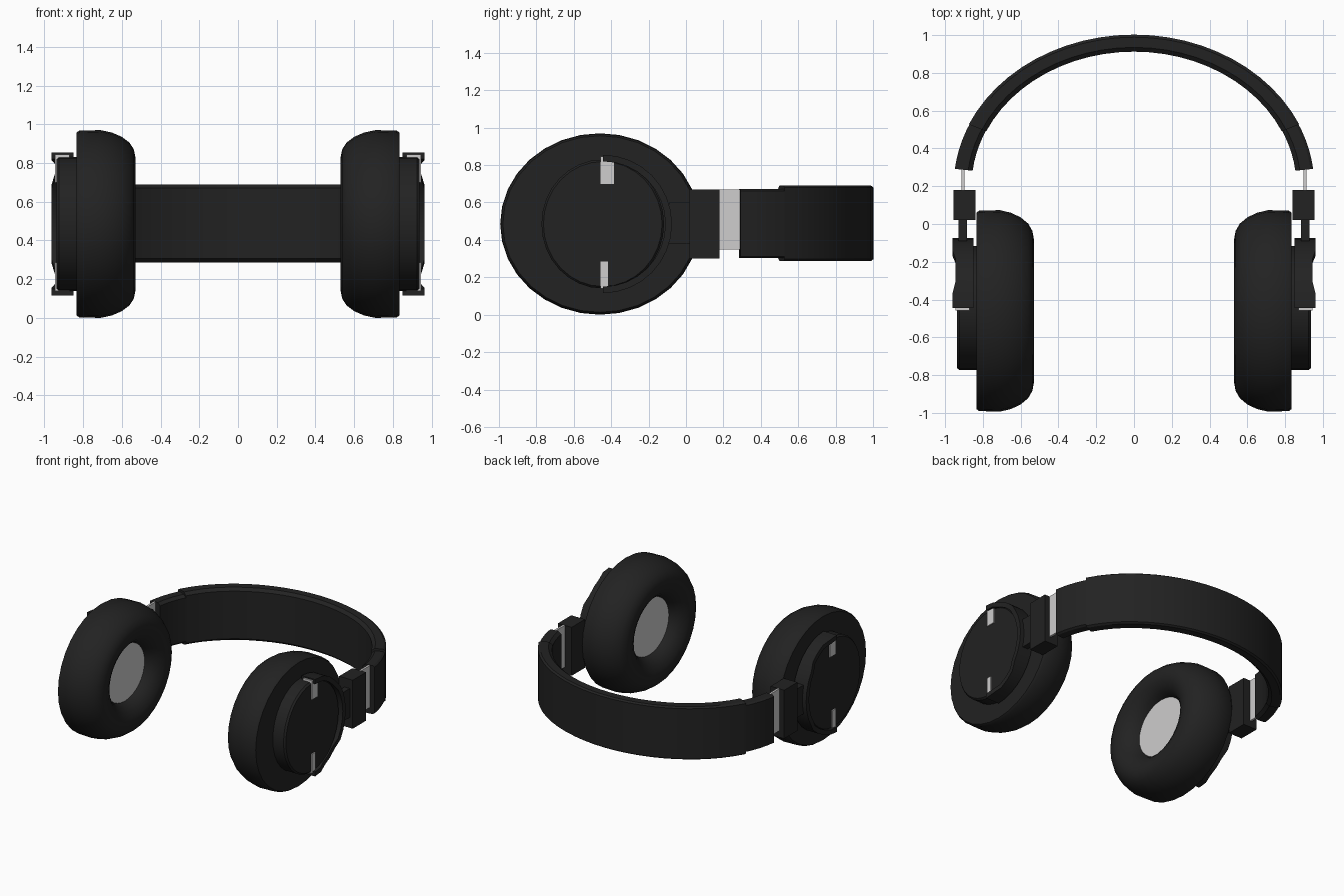
import bpy, bmesh, math

cube = bpy.data.objects.get("Cube")
if cube:
    bpy.data.objects.remove(cube, do_unlink=True)


def material(name, rgb):
    m = bpy.data.materials.new(name)
    m.use_nodes = True
    m.diffuse_color = (*rgb, 1)
    m.node_tree.nodes["Principled BSDF"].inputs["Base Color"].default_value = (*rgb, 1)
    return m


BLACK = material("soft black", (0.016, 0.016, 0.016))
SILVER = material("silver grey", (0.62, 0.61, 0.61))
CUP_Y, CUP_Z = -0.46, 0.485


def finish(name, bm, mat, mirror=True, angle=35):
    bmesh.ops.recalc_face_normals(bm, faces=bm.faces)
    me = bpy.data.meshes.new(name)
    bm.to_mesh(me)
    bm.free()
    me.materials.append(mat)
    ob = bpy.data.objects.new(name, me)
    bpy.context.collection.objects.link(ob)
    bpy.ops.object.select_all(action='DESELECT')
    ob.select_set(True)
    bpy.context.view_layer.objects.active = ob
    bpy.ops.object.shade_smooth_by_angle(angle=math.radians(angle))
    if mirror:
        ob.modifiers.new("Mirror", 'MIRROR')
    return ob


def skin(name, sections, mat, loop=False, **kw):
    """Join equal rings of points into a surface, capping the ends if open."""
    bm = bmesh.new()
    rings = [[bm.verts.new(p) for p in s] for s in sections]
    pairs = list(zip(rings, rings[1:]))
    if loop:
        pairs.append((rings[-1], rings[0]))
    for a, b in pairs:
        for i in range(len(a)):
            j = (i + 1) % len(a)
            bm.faces.new((a[i], a[j], b[j], b[i]))
    if not loop:
        bm.faces.new(rings[0])
        bm.faces.new(rings[-1])
    return finish(name, bm, mat, **kw)


def lathe(name, profile, mat, stretch=1.0, y=CUP_Y, loop=False, n=32):
    """Turn (x, radius) points about the cup axis, stretched along y."""
    turns = [2 * math.pi * i / n for i in range(n)]
    rings = [[(x, y + r * stretch * math.cos(t), CUP_Z + r * math.sin(t)) for t in turns]
             for x, r in profile]
    return skin(name, rings, mat, loop=loop)


def box(name, x, y, z, mat):
    rings = [[(x[0], b, c), (x[1], b, c), (x[1], b, d), (x[0], b, d)]
             for b, c, d in ((y[0], *z), (y[1], *z))]
    return skin(name, rings, mat)


# Ear cups: padded ring, driver cover and outer cap
lathe("ear_cushion",
      [(0.835, 0.2), (0.835, 0.472), (0.82, 0.482), (0.71, 0.485), (0.65, 0.472),
       (0.6, 0.45), (0.56, 0.42), (0.538, 0.385), (0.53, 0.345), (0.538, 0.305),
       (0.56, 0.265), (0.59, 0.235), (0.63, 0.215), (0.68, 0.2)],
      BLACK, stretch=1.1, loop=True)
lathe("driver_cover", [(0.632, 0.225), (0.65, 0.225)], SILVER, stretch=1.1)
lathe("outer_cap", [(0.82, 0.345), (0.925, 0.345), (0.938, 0.334)], BLACK,
      stretch=0.95, y=-0.445)

# Half-ring yoke around the rear of each cap, flaring outward at its tips
yoke = []
for i in range(17):
    t = math.radians(-90 + 180 * i / 16)
    outer_x = 0.945 if 2 <= min(i, 16 - i) <= 4 else 0.962
    yoke.append([(x, -0.445 + r * math.cos(t), CUP_Z + r * math.sin(t))
                 for x, r in ((0.85, 0.335), (outer_x, 0.335), (outer_x, 0.37), (0.85, 0.37))])
skin("yoke", yoke, BLACK, angle=30)

# Pivot pins at the yoke tips
box("upper_pivot", (0.87, 0.946), (-0.457, -0.385), (0.70, 0.845), SILVER)
box("lower_pivot", (0.87, 0.946), (-0.457, -0.418), (0.14, 0.285), SILVER)

# Arm joining yoke to band
box("yoke_stem", (0.885, 0.93), (-0.09, 0.04), (0.38, 0.60), BLACK)
box("arm_block", (0.84, 0.955), (0.02, 0.18), (0.30, 0.67), BLACK)
box("size_slider", (0.898, 0.914), (0.17, 0.31), (0.35, 0.67), SILVER)


def band(name, start, end, z0, z1, steps, grow, mirror):
    """Sweep a chamfered strip along an elliptical arch."""
    rings = []
    zc, h = (z0 + z1) / 2, (z1 - z0) / 2
    for i in range(steps + 1):
        t = start + (end - start) * i / steps
        ring = []
        for f, k in ((0, -0.9), (0.25, -1), (0.85, -1), (1, -0.95),
                     (1, 0.95), (0.85, 1), (0.25, 1), (0, 0.9)):
            f = f * (1 + grow) - grow / 2
            ring.append(((0.86 + 0.095 * f) * math.cos(t),
                         0.2 + (0.715 + 0.085 * f) * math.sin(t), zc + k * h))
        rings.append(ring)
    return skin(name, rings, BLACK, mirror=mirror, angle=25)


# Headband: padded arch with slimmer ends
band("headband_pad", 0.42, math.pi - 0.42, 0.287, 0.69, 24, 0.06, False)
band("headband_end", 0.115, 0.45, 0.302, 0.672, 5, 0.0, True)
